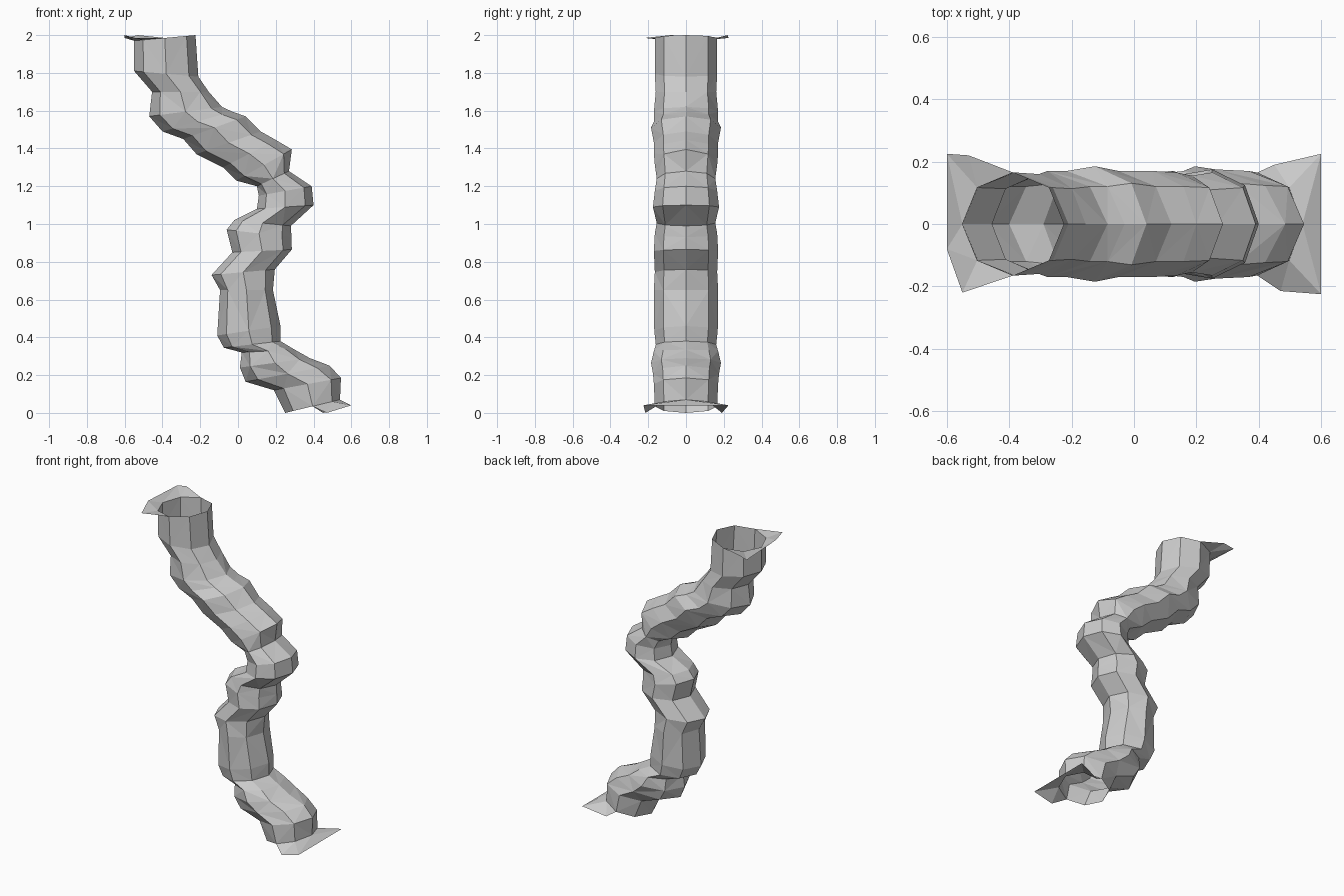
import bpy, bmesh
from math import cos, sin, tau

if "Cube" in bpy.data.objects:
    bpy.data.objects.remove(bpy.data.objects["Cube"])

SIDES = 8

# Each ring: left x, left z, right x, right z, half depth in y (top to bottom)
RINGS = [
    (-.55, 1.97, -.225, 2.0, .165),
    (-.55, 1.81, -.21, 1.78, .165),
    (-.455, 1.70, -.155, 1.70, .16),
    (-.47, 1.57, -.085, 1.62, .17),
    (-.40, 1.49, -.03, 1.595, .17),
    (-.29, 1.45, .04, 1.57, .185),
    (-.22, 1.37, .12, 1.49, .17),
    (-.08, 1.30, .20, 1.445, .17),
    (-.01, 1.23, .285, 1.395, .165),
    (.10, 1.20, .27, 1.28, .155),
    (.11, 1.15, .39, 1.20, .165),
    (.10, 1.08, .40, 1.10, .175),
    (-.02, 1.02, .28, .99, .155),
    (-.06, .97, .283, .93, .165),
    (-.03, .85, .285, .865, .17),
    (-.14, .73, .195, .76, .165),
    (-.095, .65, .185, .65, .17),
    (-.11, .41, .225, .46, .168),
    (-.075, .345, .225, .38, .16),
    (.02, .32, .30, .335, .17),
    (.01, .24, .38, .29, .185),
    (.04, .165, .485, .25, .175),
    (.19, .12, .545, .185, .17),
    (.25, 0, .54, .07, .165),
]


def add_ring(bm, lx, lz, rx, rz, w):
    ring = []
    for k in range(SIDES):
        a = tau * k / SIDES
        t = (1 + cos(a)) / 2
        ring.append(bm.verts.new((lx + (rx - lx) * t, w * sin(a), lz + (rz - lz) * t)))
    return ring


def add_flare(bm, ring, order, points):
    """Torn flap: joins five rim vertices to four outer points."""
    a, b, c, d, e = (ring[k] for k in order)
    p, q, r, s = (bm.verts.new(co) for co in points)
    for f in ((a, b, p), (b, q, p), (b, c, q), (c, r, q),
              (c, d, r), (d, s, r), (d, e, s)):
        bm.faces.new(f)


# Winding open pipe, triangulated in alternating directions
bm = bmesh.new()
rings = [add_ring(bm, *r) for r in RINGS]
for i, (up, low) in enumerate(zip(rings, rings[1:])):
    for k in range(SIDES):
        n = (k + 1) % SIDES
        a, b, c, d = up[k], low[k], low[n], up[n]
        if (i + k) % 2:
            bm.faces.new((a, b, c))
            bm.faces.new((a, c, d))
        else:
            bm.faces.new((a, b, d))
            bm.faces.new((b, c, d))

# Flared flaps at the top left and bottom right rims
add_flare(bm, rings[0], (2, 3, 4, 5, 6),
          [(-.53, .22, 2), (-.6, .225, 1.985), (-.6, -.08, 2), (-.55, -.22, 1.985)])
add_flare(bm, rings[-1], (6, 7, 0, 1, 2),
          [(.47, -.215, 0), (.6, -.225, .04), (.6, .225, .04), (.45, .19, 0)])

bmesh.ops.recalc_face_normals(bm, faces=bm.faces)
mesh = bpy.data.meshes.new("winding_pipe")
bm.to_mesh(mesh)
bm.free()
bpy.context.collection.objects.link(bpy.data.objects.new("winding_pipe", mesh))
